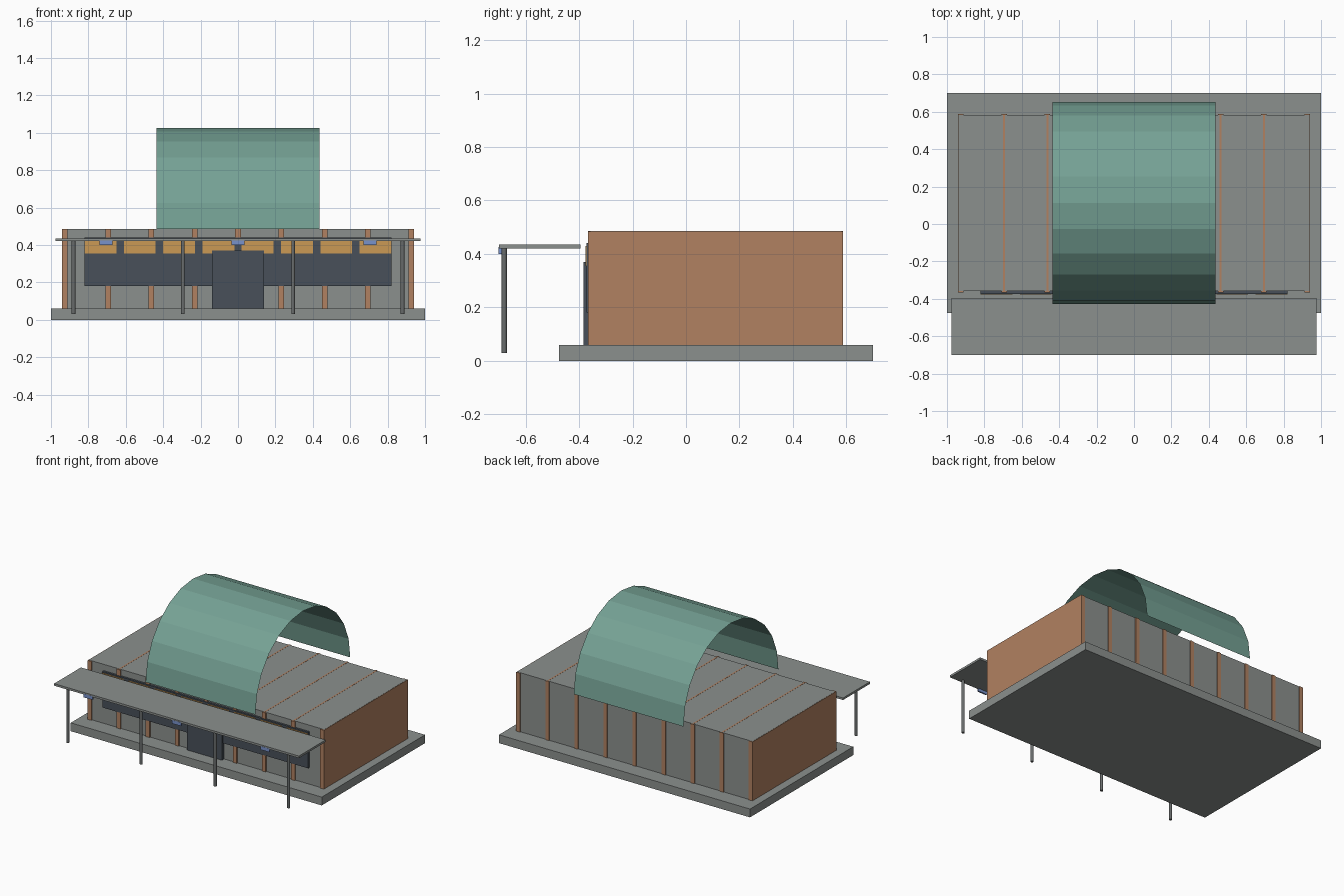
import bpy, bmesh, math

cube = bpy.data.objects.get("Cube")
if cube:
    bpy.data.objects.remove(cube, do_unlink=True)


def material(name, r, g, b):
    m = bpy.data.materials.new(name)
    m.use_nodes = True
    m.diffuse_color = (r, g, b, 1)
    m.node_tree.nodes["Principled BSDF"].inputs["Base Color"].default_value = (r, g, b, 1)
    return m


CONCRETE = material("concrete grey", 0.26, 0.28, 0.27)
TIMBER = material("timber orange", 0.44, 0.22, 0.12)
COPPER = material("copper green", 0.18, 0.36, 0.30)
GLASS = material("dark glass", 0.065, 0.08, 0.10)
AMBER = material("amber glass", 0.60, 0.32, 0.09)
BLUE = material("lamp blue", 0.19, 0.29, 0.60)
STEEL = material("post grey", 0.14, 0.15, 0.15)


def finish(name, bm, mat):
    mesh = bpy.data.meshes.new(name)
    bm.to_mesh(mesh)
    bm.free()
    mesh.materials.append(mat)
    obj = bpy.data.objects.new(name, mesh)
    bpy.context.collection.objects.link(obj)
    return obj


def box(name, x, y, z, mat):
    """Box from (low, high) pairs on each axis."""
    bm = bmesh.new()
    bmesh.ops.create_cube(bm, size=1)
    for v in bm.verts:
        v.co = [a + (b - a) * (c + 0.5) for (a, b), c in zip((x, y, z), v.co)]
    return finish(name, bm, mat)


def span(centre, width):
    return (centre - width / 2, centre + width / 2)


# Base slab and main hall
box("base_slab", (-1, 1), (-0.475, 0.70), (0, 0.06), CONCRETE)
box("hall_body", (-0.938, 0.938), (-0.358, 0.582), (0.06, 0.485), CONCRETE)

# Timber frames running through the hall, showing as slim strips on the roof
for i in range(-4, 5):
    x = i * 0.2315
    box("timber_frame", span(x, 0.03), (-0.367, 0.588), (0.06, 0.484), TIMBER)
    if abs(i) < 4:
        box("roof_strip", span(x, 0.01), (-0.367, 0.588), (0.484, 0.4858), TIMBER)

# Window band with amber upper lights, and the door
box("window_band", (-0.82, 0.82), (-0.373, -0.357), (0.18, 0.44), GLASS)
for i in range(8):
    box("amber_light", span((i - 3.5) * 0.21, 0.17), (-0.377, -0.370), (0.355, 0.43), AMBER)
box("door", (-0.14, 0.14), (-0.383, -0.357), (0.06, 0.37), GLASS)

# Canopy with posts and lamps
box("canopy", (-0.975, 0.975), (-0.70, -0.395), (0.42, 0.435), CONCRETE)
for x in (-0.88, -0.295, 0.295, 0.88):
    bm = bmesh.new()
    bmesh.ops.create_cone(bm, cap_ends=True, segments=12, radius1=0.01,
                          radius2=0.01, depth=0.39)
    post = finish("canopy_post", bm, STEEL)
    post.location = (x, -0.68, 0.225)
for x in (-0.705, 0, 0.705):
    box("canopy_lamp", span(x, 0.07), (-0.701, -0.69), (0.40, 0.425), BLUE)

# Open half-round vault made of flat strips
bm = bmesh.new()
previous = None
for i in range(13):
    a = math.pi * i / 12
    y, z = 0.113 + 0.54 * math.cos(a), 0.485 + 0.54 * math.sin(a)
    pair = [bm.verts.new((x, y, z)) for x in (-0.437, 0.437)]
    if previous:
        bm.faces.new((previous[0], previous[1], pair[1], pair[0]))
    previous = pair
bmesh.ops.recalc_face_normals(bm, faces=bm.faces)
if sum(f.normal.z for f in bm.faces) < 0:
    bmesh.ops.reverse_faces(bm, faces=bm.faces)
finish("roof_vault", bm, COPPER)
